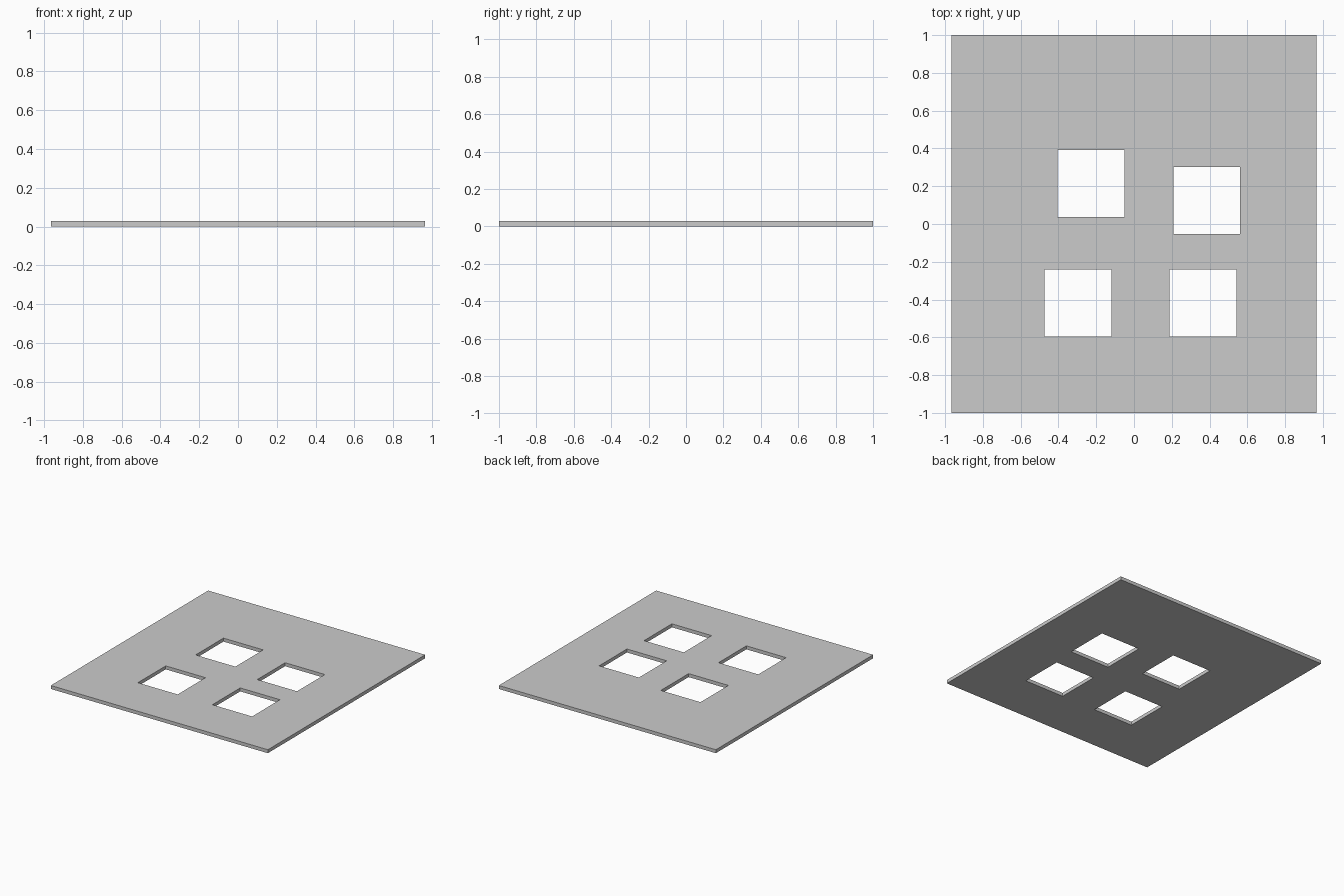
import bpy

if "Cube" in bpy.data.objects:
    bpy.data.objects.remove(bpy.data.objects["Cube"])

WIDTH, DEPTH, THICK = 1.932, 2.0, 0.028
HOLE = 0.354
HOLE_CENTRES = [(-0.227, 0.215), (0.385, 0.125), (-0.297, -0.419), (0.366, -0.419)]


def box(name, x, y, z, size):
    bpy.ops.mesh.primitive_cube_add(size=1, location=(x, y, z))
    ob = bpy.context.object
    ob.name = name
    ob.scale = size
    bpy.ops.object.transform_apply(location=True, rotation=False, scale=True)
    return ob


# Thin flat panel
panel = box("panel", 0, 0, THICK / 2, (WIDTH, DEPTH, THICK))

# Four square openings cut right through
for i, (x, y) in enumerate(HOLE_CENTRES):
    cutter = box(f"opening_cutter_{i + 1}", x, y, THICK / 2, (HOLE, HOLE, 0.2))
    cutter.hide_render = True
    mod = panel.modifiers.new(f"opening_{i + 1}", "BOOLEAN")
    mod.operation = "DIFFERENCE"
    mod.solver = "EXACT"
    mod.object = cutter
    bpy.context.view_layer.objects.active = panel
    bpy.ops.object.modifier_apply(modifier=mod.name)
    bpy.data.objects.remove(cutter, do_unlink=True)
